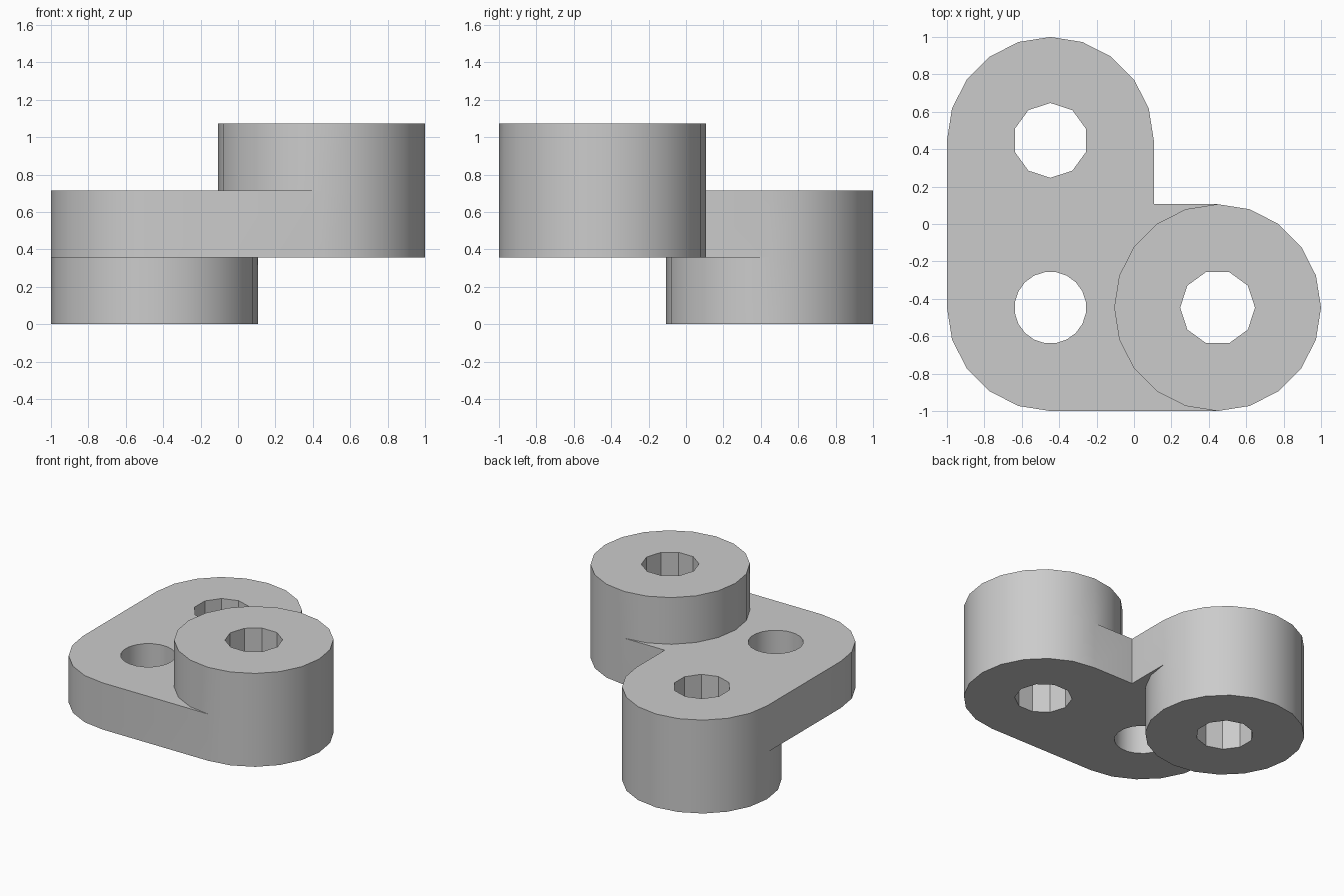
import bpy, bmesh
from math import cos, sin, radians

cube = bpy.data.objects.get("Cube")
if cube:
    bpy.data.objects.remove(cube)

C = 0.447            # offset of each boss centre
R = 1 - C            # boss radius
H = 0.3575           # height of one layer
BACK, CORNER, RIGHT = (-C, C), (-C, -C), (C, -C)


def arc(centre, start, end, radius=R, step=18):
    """Points along an arc, both ends included."""
    n = round(abs(end - start) / step)
    angles = [radians(start + (end - start) * i / n) for i in range(n + 1)]
    return [(centre[0] + radius * cos(a), centre[1] + radius * sin(a)) for a in angles]


def ring(centre, radius=R, sides=20, start=0):
    return arc(centre, start, start + 360, radius, 360 / sides)[:-1]


def plate_outline(right_end=90, back_end=180):
    """Angle-shaped outline; a reversed arc makes it run round a boss instead."""
    return (arc(RIGHT, -90, right_end) + [(R - C, R - C)]
            + arc(BACK, 0, back_end) + arc(CORNER, 180, 270))


bm = bmesh.new()


def cap(z, *loops):
    """Flat face bounded by an outline and its holes."""
    edges = []
    for loop in loops:
        verts = [bm.verts.new((x, y, z)) for x, y in loop]
        edges += [bm.edges.new((verts[i - 1], verts[i])) for i in range(len(verts))]
    bmesh.ops.triangle_fill(bm, edges=edges, use_beauty=True)


def wall(loop, low, high):
    """Upright side faces along a closed outline."""
    bottom = [bm.verts.new((x, y, low)) for x, y in loop]
    top = [bm.verts.new((x, y, high)) for x, y in loop]
    for i in range(len(loop)):
        bm.faces.new((bottom[i - 1], bottom[i], top[i], top[i - 1]))


back_hole = ring(BACK, 0.2, 10, 90)
right_hole = ring(RIGHT, 0.2, 10)
corner_hole = ring(CORNER, 0.192, 20, 9)

# Lower boss
cap(0, ring(BACK), back_hole)
wall(ring(BACK), 0, H)

# Middle plate
cap(H, plate_outline(back_end=-180), corner_hole, right_hole)
wall(plate_outline(), H, 2 * H)
cap(2 * H, plate_outline(right_end=-270), corner_hole, back_hole)

# Upper boss
wall(ring(RIGHT), 2 * H, 3 * H)
cap(3 * H, ring(RIGHT), right_hole)

# Through holes
wall(back_hole, 0, 2 * H)
wall(corner_hole, H, 2 * H)
wall(right_hole, H, 3 * H)

bmesh.ops.remove_doubles(bm, verts=bm.verts, dist=0.0005)
bmesh.ops.recalc_face_normals(bm, faces=bm.faces)

mesh = bpy.data.meshes.new("stepped_bracket")
bm.to_mesh(mesh)
bm.free()
bracket = bpy.data.objects.new("stepped_bracket", mesh)
bpy.context.collection.objects.link(bracket)

# Plain grey
grey = bpy.data.materials.new("plain_grey")
grey.use_nodes = True
grey.diffuse_color = (0.6, 0.6, 0.6, 1)
grey.node_tree.nodes["Principled BSDF"].inputs["Base Color"].default_value = grey.diffuse_color
mesh.materials.append(grey)

# Smooth curved walls, crisp rims and ten-sided holes
bpy.ops.object.select_all(action='DESELECT')
bracket.select_set(True)
bpy.context.view_layer.objects.active = bracket
bpy.ops.object.shade_smooth_by_angle(angle=radians(30))
